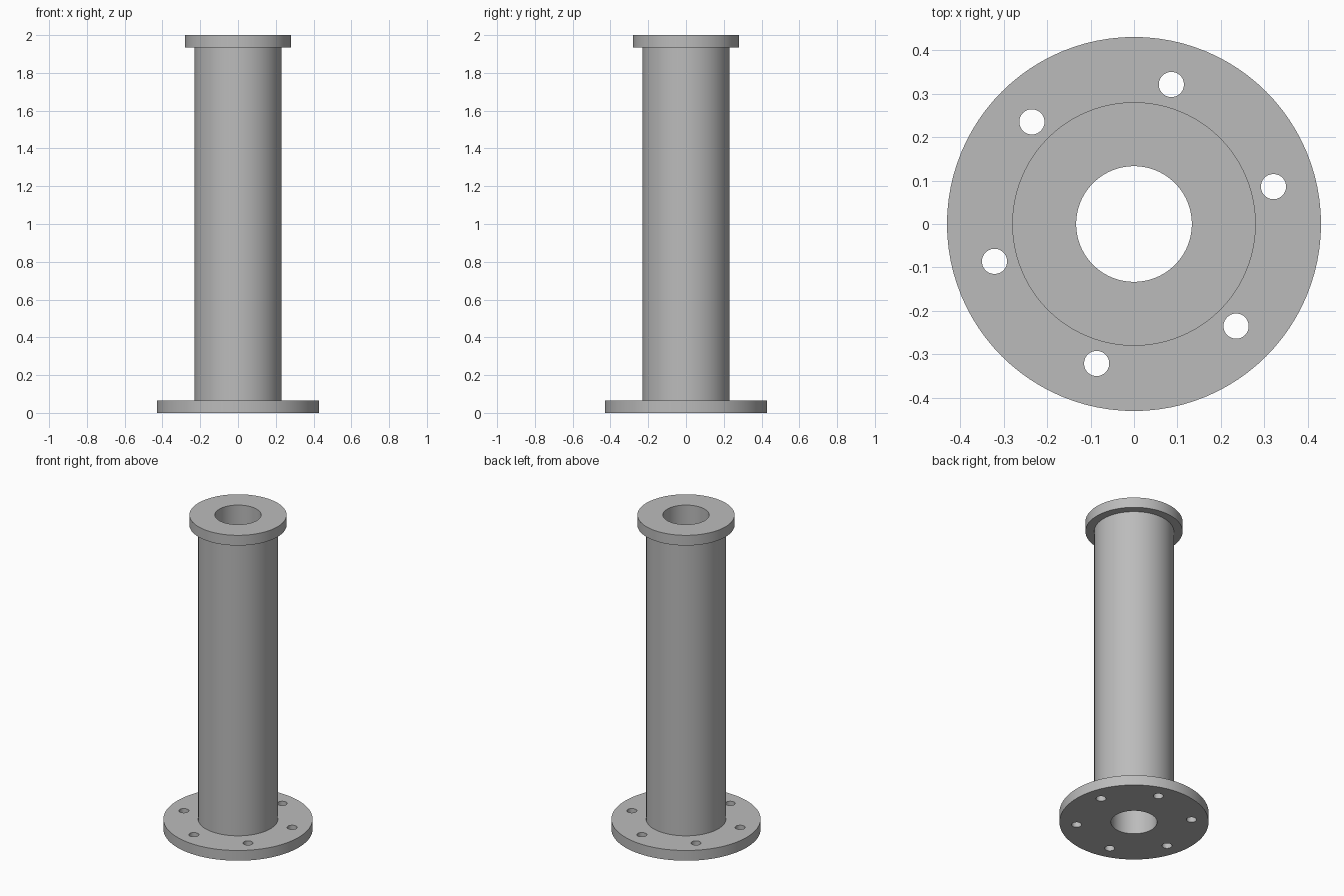
import bpy, bmesh, math
from mathutils import Matrix

cube = bpy.data.objects.get("Cube")
if cube:
    bpy.data.objects.remove(cube, do_unlink=True)

BORE, TUBE, TOP, BASE = 0.133, 0.23, 0.28, 0.43   # radii
THICK, HEIGHT = 0.065, 2.0
BOLT_CIRCLE, BOLT_R, BOLTS = 0.332, 0.029, 6
SIDES = 96

grey = bpy.data.materials.new("plain grey")
grey.use_nodes = True
colour = (0.5, 0.5, 0.5, 1)
grey.diffuse_color = colour
grey.node_tree.nodes["Principled BSDF"].inputs["Base Color"].default_value = colour


def add_object(name, bm):
    bmesh.ops.recalc_face_normals(bm, faces=bm.faces)
    mesh = bpy.data.meshes.new(name)
    bm.to_mesh(mesh)
    bm.free()
    mesh.materials.append(grey)
    obj = bpy.data.objects.new(name, mesh)
    bpy.context.collection.objects.link(obj)
    return obj


def lathe(name, profile):
    """Turn a closed (radius, height) profile around z."""
    bm = bmesh.new()
    verts = [bm.verts.new((r, 0, z)) for r, z in profile]
    edges = [bm.edges.new((a, b)) for a, b in zip(verts, verts[1:] + verts[:1])]
    bmesh.ops.spin(bm, geom=verts + edges, axis=(0, 0, 1), cent=(0, 0, 0),
                   angle=math.tau, steps=SIDES, use_merge=True)
    bmesh.ops.remove_doubles(bm, verts=bm.verts, dist=1e-5)
    return add_object(name, bm)


# Hollow column with a wide base flange and a narrow top flange
column = lathe("flanged_column", [
    (BORE, 0), (BASE, 0), (BASE, THICK), (TUBE, THICK),
    (TUBE, HEIGHT - THICK), (TOP, HEIGHT - THICK), (TOP, HEIGHT), (BORE, HEIGHT)])

# Bolt holes through the base flange
bm = bmesh.new()
for i in range(BOLTS):
    angle = math.radians(15) + i * math.tau / BOLTS
    place = Matrix.Rotation(angle, 4, 'Z') @ Matrix.Translation((BOLT_CIRCLE, 0, THICK / 2))
    bmesh.ops.create_cone(bm, cap_ends=True, segments=32, radius1=BOLT_R,
                          radius2=BOLT_R, depth=THICK * 2, matrix=place)
cutter = add_object("bolt_hole_cutter", bm)
cutter.hide_render = True

holes = column.modifiers.new("bolt_holes", 'BOOLEAN')
holes.operation = 'DIFFERENCE'
holes.solver = 'EXACT'
holes.object = cutter

bpy.ops.object.select_all(action='DESELECT')
column.select_set(True)
bpy.context.view_layer.objects.active = column
bpy.ops.object.modifier_apply(modifier=holes.name)
bpy.data.objects.remove(cutter, do_unlink=True)
bpy.ops.object.shade_smooth_by_angle(angle=math.radians(30))
